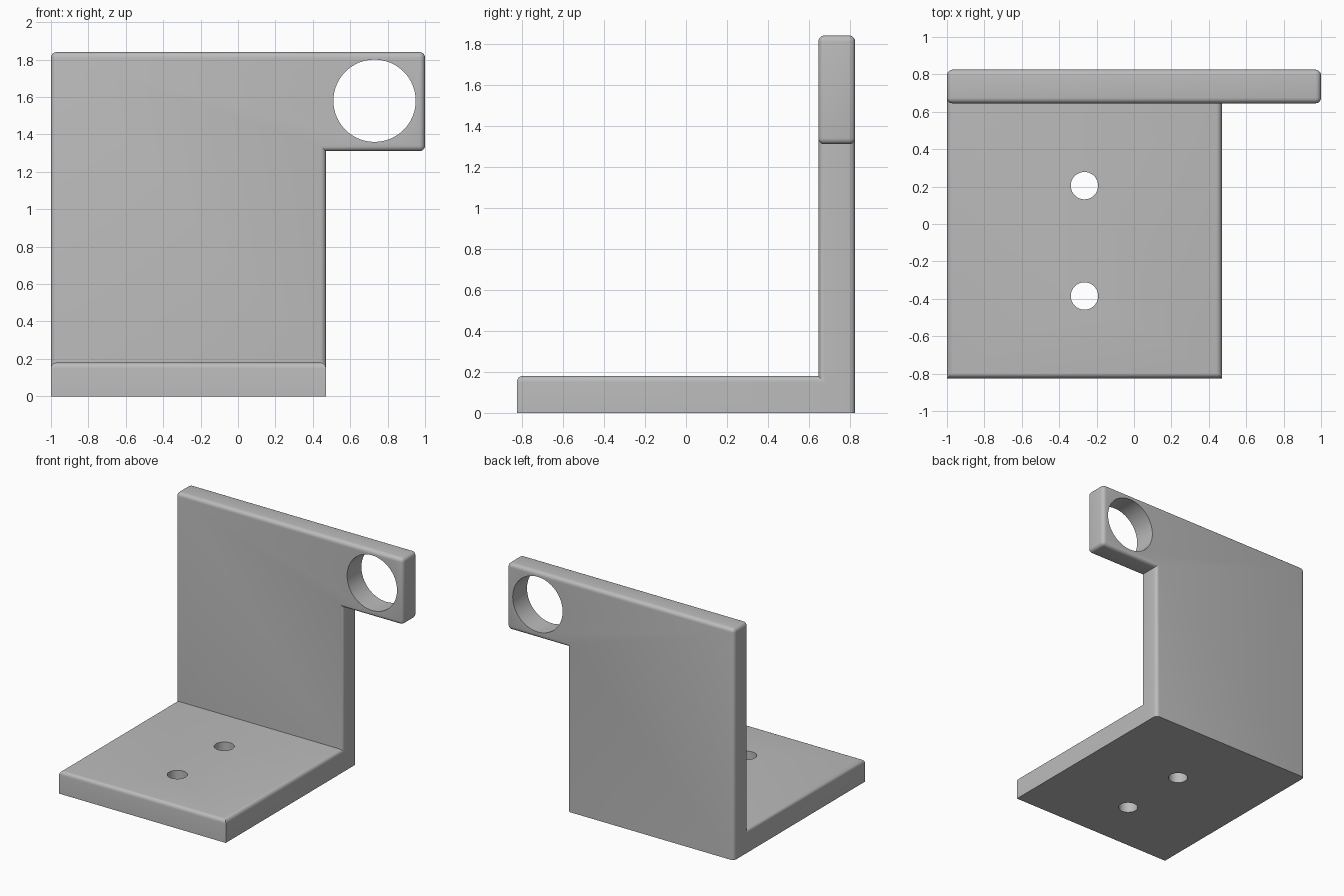
import bpy
import bmesh
import math
from mathutils import Vector

if "Cube" in bpy.data.objects:
    bpy.data.objects.remove(bpy.data.objects["Cube"], do_unlink=True)

LEFT, RIGHT, ARM_END = -1.0, 0.47, 1.0
FRONT, WALL, BACK = -0.825, 0.645, 0.825
FLOOR, ARM_BOTTOM, TOP = 0.18, 1.31, 1.84
ROUND = 0.03

grey = bpy.data.materials.new("plain grey")
grey.use_nodes = True
GREY = (0.5, 0.5, 0.5, 1)
grey.diffuse_color = GREY
grey.node_tree.nodes["Principled BSDF"].inputs["Base Color"].default_value = GREY


def prism(name, outline, sweep, rounded):
    """Extrude an outline and round the edges picked by the rule."""
    bm = bmesh.new()
    face = bm.faces.new([bm.verts.new(p) for p in outline])
    new = bmesh.ops.extrude_face_region(bm, geom=[face])["geom"]
    bmesh.ops.translate(bm, vec=sweep, verts=[v for v in new if isinstance(v, bmesh.types.BMVert)])
    bmesh.ops.recalc_face_normals(bm, faces=bm.faces)
    edges = [e for e in bm.edges if rounded(e)]
    bmesh.ops.bevel(bm, geom=edges, offset=ROUND, segments=5, profile=0.5,
                    affect='EDGES', clamp_overlap=True)
    mesh = bpy.data.meshes.new(name)
    bm.to_mesh(mesh)
    bm.free()
    mesh.materials.append(grey)
    obj = bpy.data.objects.new(name, mesh)
    bpy.context.collection.objects.link(obj)
    return obj


def combine(target, other, operation):
    mod = target.modifiers.new(operation.title(), 'BOOLEAN')
    mod.operation = operation
    mod.solver = 'EXACT'
    mod.object = other
    bpy.context.view_layer.objects.active = target
    bpy.ops.object.modifier_apply(modifier=mod.name)
    bpy.data.objects.remove(other, do_unlink=True)


def drill(target, centre, radius, rotation=(0, 0, 0)):
    bpy.ops.mesh.primitive_cylinder_add(vertices=64, radius=radius, depth=0.6,
                                        location=centre, rotation=rotation)
    cutter = bpy.context.object
    cutter.hide_render = True
    cutter.data.materials.append(grey)
    combine(target, cutter, 'DIFFERENCE')


# Upright plate with the side arm; the foot and the inner corner stay sharp
def plate_rule(edge):
    middle = (edge.verts[0].co + edge.verts[1].co) / 2
    return middle.z > 0.01 and edge.is_convex


plate_outline = [(LEFT, 0), (RIGHT, 0), (RIGHT, ARM_BOTTOM),
                 (ARM_END, ARM_BOTTOM), (ARM_END, TOP), (LEFT, TOP)]
bracket = prism("bracket", [(x, WALL, z) for x, z in plate_outline],
                Vector((0, BACK - WALL, 0)), plate_rule)


# Base plate, rounded along its top edges
def base_rule(edge):
    return all(v.co.z > FLOOR - 0.01 for v in edge.verts) and \
        any(v.co.y < WALL for v in edge.verts)


middle_y = (WALL + BACK) / 2
base = prism("base", [(LEFT, FRONT, 0), (RIGHT, FRONT, 0), (RIGHT, middle_y, 0), (LEFT, middle_y, 0)],
             Vector((0, 0, FLOOR)), base_rule)
combine(bracket, base, 'UNION')

# Large hole through the arm and two screw holes through the base
drill(bracket, (0.73, (WALL + BACK) / 2, 1.58), 0.22, (math.pi / 2, 0, 0))
for y in (0.205, -0.385):
    drill(bracket, (-0.265, y, FLOOR / 2), 0.073)

bpy.ops.object.select_all(action='DESELECT')
bracket.select_set(True)
bpy.context.view_layer.objects.active = bracket
bpy.ops.object.shade_smooth_by_angle(angle=math.radians(30))
